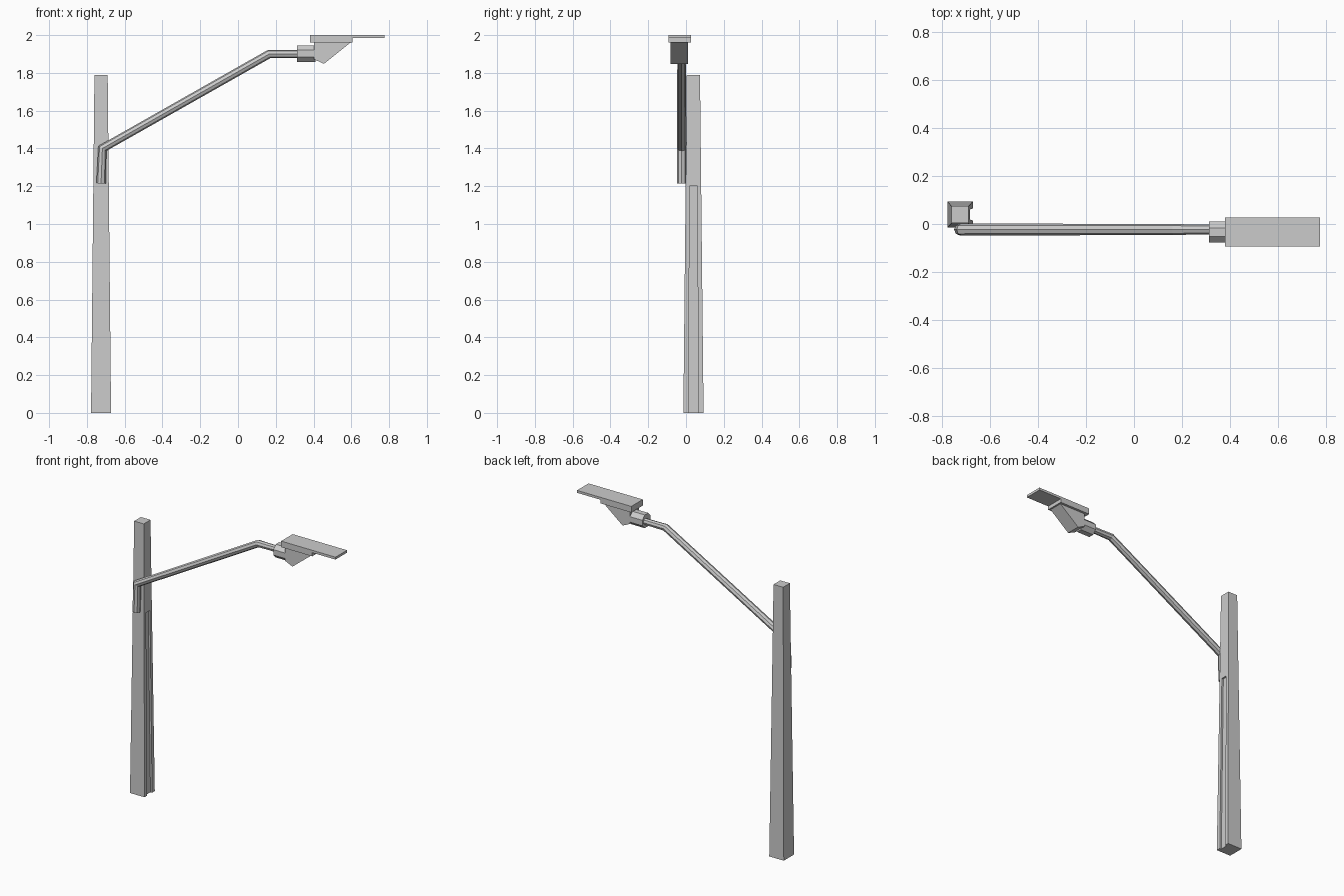
import bpy, bmesh, math
from mathutils import Vector

if "Cube" in bpy.data.objects:
    bpy.data.objects.remove(bpy.data.objects["Cube"])


def make_object(name, rings):
    """Skin a list of equal-length point rings and cap both ends."""
    bm = bmesh.new()
    loops = [[bm.verts.new(p) for p in ring] for ring in rings]
    n = len(loops[0])
    for a, b in zip(loops, loops[1:]):
        for i in range(n):
            j = (i + 1) % n
            bm.faces.new((a[i], a[j], b[j], b[i]))
    bm.faces.new(loops[0][::-1])
    bm.faces.new(loops[-1])
    bmesh.ops.recalc_face_normals(bm, faces=bm.faces)
    mesh = bpy.data.meshes.new(name)
    bm.to_mesh(mesh)
    bm.free()
    obj = bpy.data.objects.new(name, mesh)
    bpy.context.collection.objects.link(obj)
    return obj


def rect(x0, x1, y0, y1, z):
    return [(x0, y0, z), (x1, y0, z), (x1, y1, z), (x0, y1, z)]


def extrude_y(name, profile, y0, y1):
    return make_object(name, [[(x, y, z) for x, z in profile] for y in (y0, y1)])


def tube(name, path, y, sides=8, turn=0.0):
    """Tube along (x, z, radius) points in a plane of constant y."""
    pts = [Vector((x, y, z)) for x, z, _ in path]
    rings = []
    for i, p in enumerate(pts):
        t = Vector()
        if i > 0:
            t += (p - pts[i - 1]).normalized()
        if i < len(pts) - 1:
            t += (pts[i + 1] - p).normalized()
        t.normalize()
        side = Vector((0, 1, 0))
        up = t.cross(side)
        r = path[i][2]
        angles = [turn + 2 * math.pi * k / sides for k in range(sides)]
        rings.append([p + r * (math.cos(a) * side + math.sin(a) * up) for a in angles])
    return make_object(name, rings)


# Tapered square pole with a shallow groove up its right face
pole = make_object("pole", [rect(-0.778, -0.672, -0.014, 0.093, 0),
                            rect(-0.76, -0.69, 0.004, 0.074, 1.79)])
groove = make_object("groove_cutter", [rect(-0.684, -0.6, 0.014, 0.065, -0.01),
                                       rect(-0.696, -0.6, 0.019, 0.06, 1.2)])
groove.hide_render = True
groove.hide_set(True)
cut = pole.modifiers.new("groove", 'BOOLEAN')
cut.operation = 'DIFFERENCE'
cut.solver = 'EXACT'
cut.object = groove

# Bent arm
tube("arm", [(-0.725, 1.215, 0.025), (-0.718, 1.4, 0.025),
             (0.165, 1.9, 0.023), (0.25, 1.9, 0.021), (0.34, 1.9, 0.021)], -0.023)

# Collar joining the arm to the lamp
tube("lamp_collar", [(0.312, 1.902, 0.047), (0.41, 1.902, 0.047)], -0.034,
     turn=math.pi / 8)

# Wedge-shaped lamp housing
extrude_y("lamp_housing", [(0.402, 1.962), (0.402, 1.872), (0.455, 1.848), (0.598, 1.962)],
          -0.083, 0.011)

# Stepped top cover reaching out as a thin plate
extrude_y("lamp_cover", [(0.38, 2.0), (0.38, 1.96), (0.606, 1.96), (0.606, 1.984),
                         (0.776, 1.984), (0.776, 2.0)], -0.093, 0.027)
